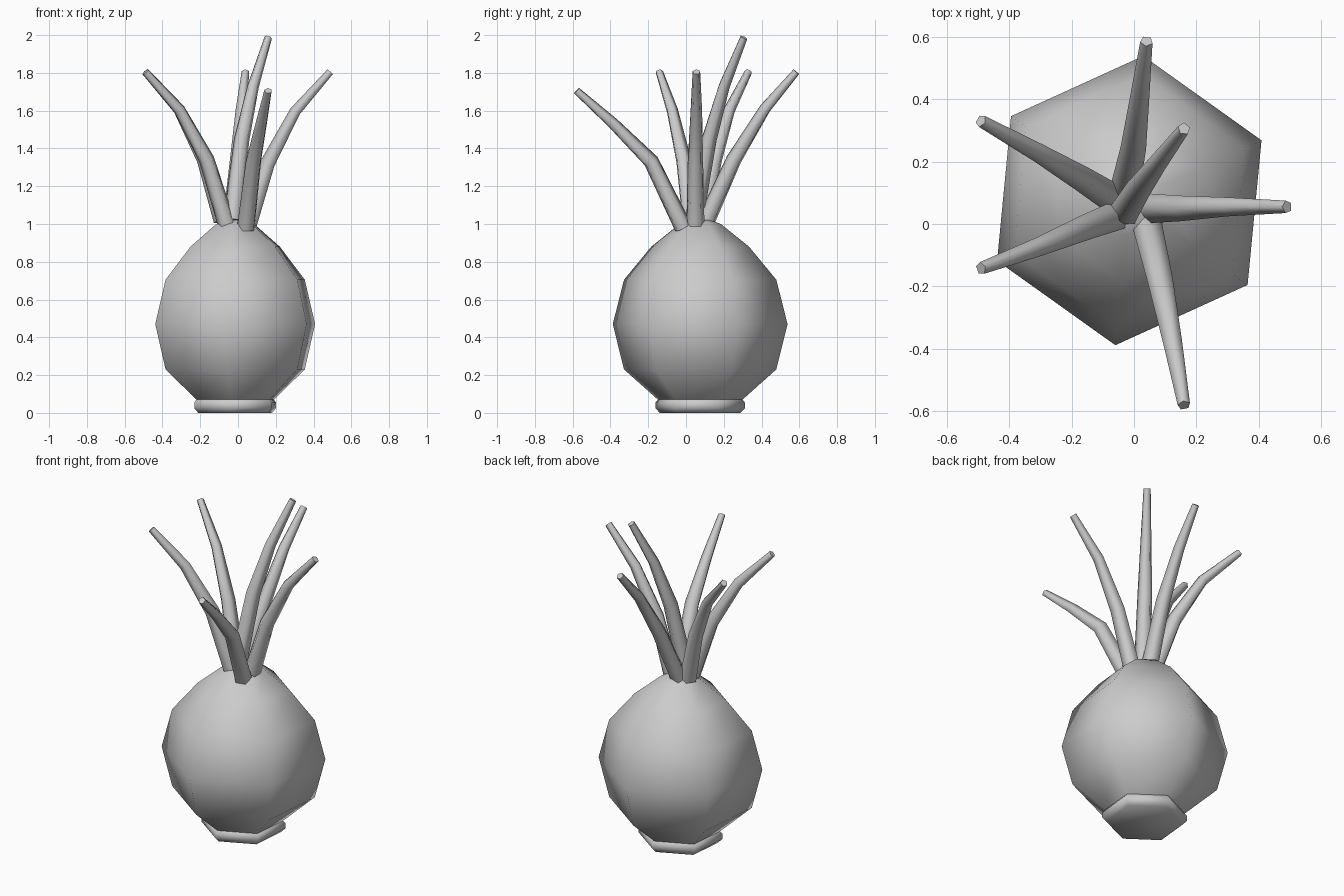
import bpy, bmesh
from math import cos, sin, pi, radians
from mathutils import Vector

cube = bpy.data.objects.get("Cube")
if cube:
    bpy.data.objects.remove(cube, do_unlink=True)

grey = bpy.data.materials.new("plain_grey")
grey.use_nodes = True
colour = (0.6, 0.6, 0.6, 1)
grey.diffuse_color = colour
grey.node_tree.nodes["Principled BSDF"].inputs["Base Color"].default_value = colour


def skin(name, rings, angle):
    """Join closed rings of points into a capped, smooth-shaded tube."""
    bm = bmesh.new()
    loops = [[bm.verts.new(p) for p in ring] for ring in rings]
    n = len(loops[0])
    for a, b in zip(loops, loops[1:]):
        for i in range(n):
            j = (i + 1) % n
            bm.faces.new((a[i], a[j], b[j], b[i]))
    bm.faces.new(loops[0][::-1])
    bm.faces.new(loops[-1])
    bmesh.ops.recalc_face_normals(bm, faces=bm.faces)
    mesh = bpy.data.meshes.new(name)
    bm.to_mesh(mesh)
    bm.free()
    mesh.materials.append(grey)
    obj = bpy.data.objects.new(name, mesh)
    bpy.context.collection.objects.link(obj)
    bpy.ops.object.select_all(action='DESELECT')
    obj.select_set(True)
    bpy.context.view_layer.objects.active = obj
    bpy.ops.object.shade_smooth_by_angle(angle=radians(angle))
    return obj


def circle(radius, sides, start=0):
    return [Vector((radius * cos(start + 2 * pi * i / sides),
                    radius * sin(start + 2 * pi * i / sides), 0))
            for i in range(sides)]


# Six-sided bulb with a small foot, as (radius, height)
profile = [(0.215, 0.0), (0.238, 0.025), (0.238, 0.055), (0.225, 0.07),
           (0.405, 0.23), (0.465, 0.47), (0.405, 0.705), (0.26, 0.88),
           (0.11, 1.0), (0.06, 1.02)]
skin("bulb", [[p + Vector((-0.015, 0.075, z)) for p in circle(r, 6, radians(84.5))]
              for r, z in profile], 70)

# Tapered leaves, each a path from root to tip
leaves = {
    "back_leaf": [(-0.03, 0.11, 1.02), (0.0, 0.255, 1.34), (0.02, 0.42, 1.61), (0.04, 0.585, 1.805)],
    "left_leaf": [(0.06, 0.05, 1.0), (0.16, 0.05, 1.32), (0.305, 0.055, 1.595), (0.49, 0.055, 1.805)],
    "front_leaf": [(0.045, -0.015, 0.98), (0.085, -0.185, 1.33), (0.125, -0.385, 1.53), (0.16, -0.58, 1.705)],
    "right_front_leaf": [(-0.06, 0.025, 1.0), (-0.165, -0.015, 1.34), (-0.31, -0.075, 1.605), (-0.49, -0.142, 1.805)],
    "right_back_leaf": [(-0.08, 0.09, 1.02), (-0.175, 0.15, 1.34), (-0.31, 0.23, 1.605), (-0.49, 0.33, 1.805)],
    "tall_leaf": [(-0.03, 0.04, 1.02), (0.02, 0.12, 1.45), (0.08, 0.2, 1.73), (0.16, 0.305, 1.988)],
}
widths = (0.05, 0.043, 0.032, 0.021)
for name, path in leaves.items():
    pts = [Vector(p) for p in path]
    rings = []
    for k, (p, w) in enumerate(zip(pts, widths)):
        along = pts[min(k + 1, len(pts) - 1)] - pts[max(k - 1, 0)]
        turn = along.to_track_quat('Z', 'Y')
        rings.append([p + turn @ c for c in circle(w, 5, pi / 2)])
    skin(name, rings, 75)
